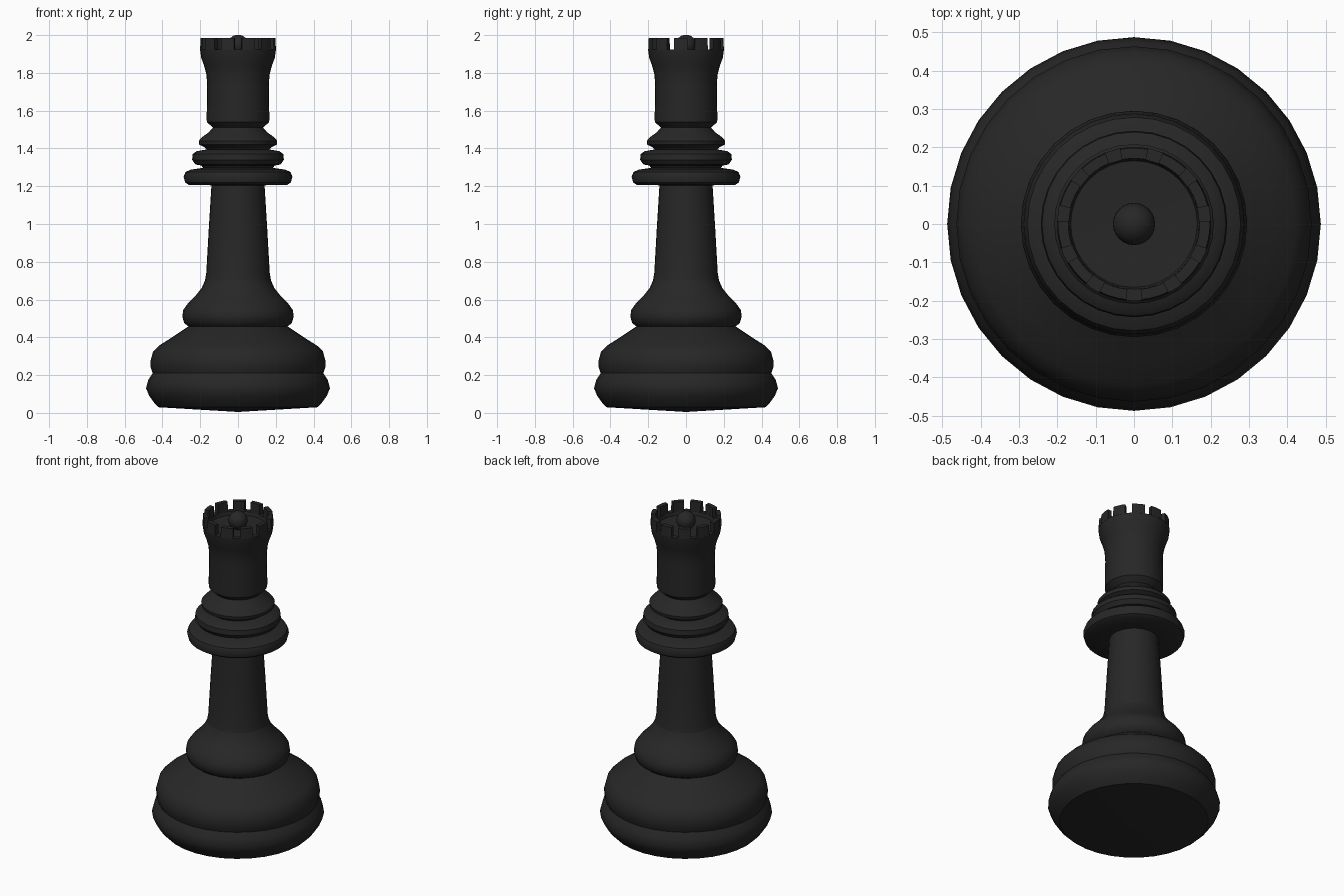
import bpy, bmesh, math
from math import cos, sin, tau

if "Cube" in bpy.data.objects:
    bpy.data.objects.remove(bpy.data.objects["Cube"])

mat = bpy.data.materials.new("black_lacquer")
mat.diffuse_color = (0.02, 0.02, 0.02, 1)
mat.use_nodes = True
mat.node_tree.nodes["Principled BSDF"].inputs["Base Color"].default_value = mat.diffuse_color


def finish(bm, name, angle=40):
    bmesh.ops.recalc_face_normals(bm, faces=bm.faces)
    me = bpy.data.meshes.new(name)
    bm.to_mesh(me)
    bm.free()
    me.materials.append(mat)
    ob = bpy.data.objects.new(name, me)
    bpy.context.collection.objects.link(ob)
    bpy.ops.object.select_all(action='DESELECT')
    bpy.context.view_layer.objects.active = ob
    ob.select_set(True)
    bpy.ops.object.shade_smooth_by_angle(angle=math.radians(angle))
    return ob


def lathe(name, profile, n=32):
    bm = bmesh.new()
    verts = [bm.verts.new((r, 0, z)) for r, z in profile]
    edges = [bm.edges.new(p) for p in zip(verts, verts[1:])]
    bmesh.ops.spin(bm, geom=verts + edges, axis=(0, 0, 1), cent=(0, 0, 0),
                   angle=tau, steps=n, use_duplicate=False)
    bmesh.ops.remove_doubles(bm, verts=bm.verts, dist=0.0005)
    return finish(bm, name)


# Wide foot with slightly pointed underside
lathe("base", [(0, 0.005), (0.42, 0.03), (0.445, 0.055), (0.47, 0.09), (0.487, 0.13),
               (0.475, 0.175), (0.452, 0.21), (0.462, 0.24), (0.463, 0.275),
               (0.45, 0.325), (0.42, 0.355), (0.36, 0.393), (0.29, 0.44), (0.262, 0.458),
               (0.285, 0.475), (0.295, 0.51), (0.29, 0.545), (0.265, 0.58),
               (0.225, 0.62), (0.193, 0.66), (0.175, 0.70)])

# Tapered stem
lathe("stem", [(0.175, 0.70), (0.168, 0.74), (0.155, 0.97), (0.14, 1.215)])

# Stacked collar rings
lathe("collar", [(0.14, 1.205), (0.26, 1.207), (0.28, 1.22), (0.288, 1.25), (0.278, 1.275),
                 (0.25, 1.288), (0.185, 1.297), (0.195, 1.31), (0.225, 1.315),
                 (0.243, 1.34), (0.24, 1.37), (0.22, 1.385), (0.165, 1.395),
                 (0.175, 1.405), (0.205, 1.42), (0.208, 1.44), (0.19, 1.46),
                 (0.155, 1.485), (0.133, 1.51)])

# Head flaring into a hollow crown
lathe("head", [(0.133, 1.51), (0.165, 1.54), (0.166, 1.56), (0.163, 1.73), (0.167, 1.79),
               (0.18, 1.84), (0.195, 1.88), (0.201, 1.925), (0.17, 1.925),
               (0.165, 1.905), (0.06, 1.90), (0, 1.90)])

# Eleven merlons around the rim
COUNT, GAP, STEPS = 11, math.radians(11.5), 3
bm = bmesh.new()
for k in range(COUNT):
    start = math.radians(270) + k * tau / COUNT + GAP / 2
    width = tau / COUNT - GAP
    rings = []
    for i in range(STEPS + 1):
        a = start + width * i / STEPS
        rings.append([bm.verts.new((r * cos(a), r * sin(a), z)) for r, z in
                      ((0.201, 1.923), (0.198, 1.985), (0.171, 1.985), (0.17, 1.923))])
    for p, q in zip(rings, rings[1:]):
        for j in range(4):
            bm.faces.new((p[j], p[(j + 1) % 4], q[(j + 1) % 4], q[j]))
    bm.faces.new(rings[0])
    bm.faces.new(rings[-1])
finish(bm, "crown_merlons")

# Ball inside the crown
bm = bmesh.new()
bmesh.ops.create_uvsphere(bm, u_segments=24, v_segments=16, radius=0.055)
bmesh.ops.translate(bm, verts=bm.verts, vec=(0, 0, 1.947))
finish(bm, "crown_ball")
